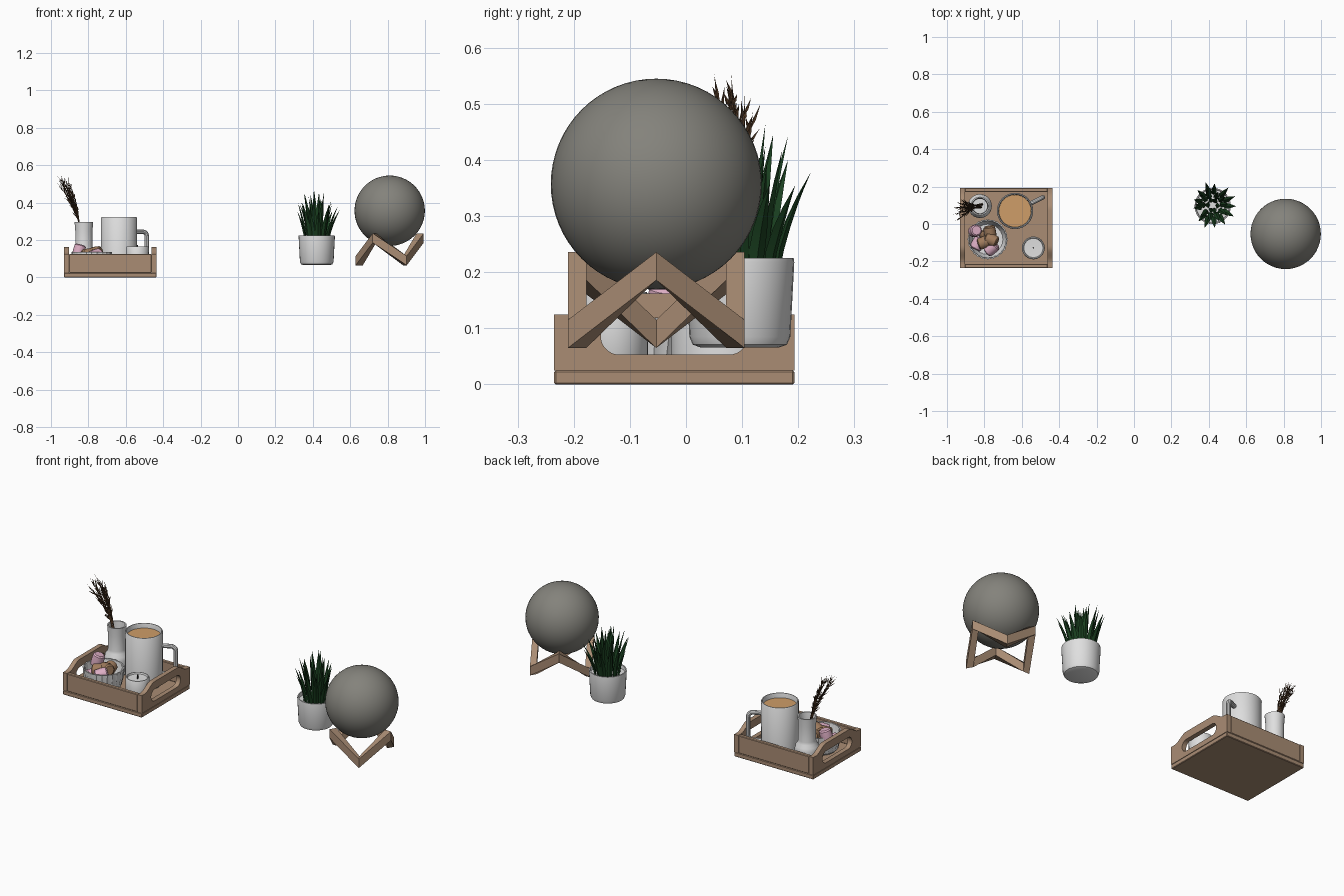
import bpy, bmesh, math, random
from mathutils import Vector, Matrix

if "Cube" in bpy.data.objects:
    bpy.data.objects.remove(bpy.data.objects["Cube"])

random.seed(4)
TAU = math.tau


def mat(name, r, g, b):
    m = bpy.data.materials.new(name)
    m.diffuse_color = (r, g, b, 1)
    m.use_nodes = True
    m.node_tree.nodes["Principled BSDF"].inputs["Base Color"].default_value = m.diffuse_color
    return m


WOOD = mat("wood", .40, .265, .175)
WHITE = mat("white_ceramic", .74, .74, .74)
STONE = mat("grey_globe", .23, .225, .20)
GREEN = mat("dark_leaf", .010, .05, .014)
STRAW = mat("dry_grass", .07, .035, .016)
COFFEE = mat("milky_coffee", .62, .34, .14)
PINK = mat("pink_sweet", .72, .42, .55)
BROWN = mat("brown_sweet", .35, .20, .11)
DARK = mat("wick_black", .02, .02, .02)


def finish(name, bm, m, angle=35):
    bmesh.ops.recalc_face_normals(bm, faces=bm.faces[:])
    me = bpy.data.meshes.new(name)
    bm.to_mesh(me)
    bm.free()
    me.materials.append(m)
    for p in me.polygons:
        p.use_smooth = True
    me.set_sharp_from_angle(angle=math.radians(angle))
    o = bpy.data.objects.new(name, me)
    bpy.context.collection.objects.link(o)
    return o


def box(name, lo, hi, m, bevel=.003):
    lo, hi = Vector(lo), Vector(hi)
    bm = bmesh.new()
    bmesh.ops.create_cube(bm, size=1, matrix=Matrix.Translation((lo + hi) / 2)
                          @ Matrix.Diagonal((*(hi - lo), 1)))
    bmesh.ops.bevel(bm, geom=bm.edges[:], offset=bevel, segments=1, affect='EDGES')
    return finish(name, bm, m)


def lathe(name, x, y, profile, m, n=32, rib=0):
    """Revolve (radius, z) points; rib > 0 pulls in every second column."""
    bm = bmesh.new()
    rings = []
    for r, z in profile:
        if r == 0:
            rings.append([bm.verts.new((x, y, z))] * n)
        else:
            rings.append([bm.verts.new((x + r * (1 - rib * (i % 2)) * math.cos(TAU * i / n),
                                        y + r * (1 - rib * (i % 2)) * math.sin(TAU * i / n), z))
                          for i in range(n)])
    for a, b in zip(rings, rings[1:]):
        for i in range(n):
            j = (i + 1) % n
            f = list(dict.fromkeys((a[i], a[j], b[j], b[i])))
            if len(f) > 2:
                bm.faces.new(f)
    return finish(name, bm, m)


def blade(bm, path, side, widths, thick=.4):
    """Tapered blade with a diamond section, ending in a point."""
    rings = []
    for p, w in zip(path[:-1], widths):
        t = (path[-1] - path[0]).normalized()
        s = (side - t * side.dot(t)).normalized()
        u = t.cross(s)
        rings.append([bm.verts.new(p + d) for d in
                      (s * w, u * w * thick, -s * w, -u * w * thick)])
    tip = bm.verts.new(path[-1])
    bm.faces.new(rings[0])
    for a, b in zip(rings, rings[1:]):
        for i in range(4):
            bm.faces.new((a[i], a[(i + 1) % 4], b[(i + 1) % 4], b[i]))
    for i in range(4):
        bm.faces.new((rings[-1][i], rings[-1][(i + 1) % 4], tip))


def curve_mesh(name, loops, m, dims, cyclic, bevel=0, extrude=0, matrix=None):
    """Turn poly splines into a mesh part."""
    cu = bpy.data.curves.new(name, 'CURVE')
    cu.dimensions = dims
    if dims == '2D':
        cu.fill_mode = 'BOTH'
    cu.bevel_depth, cu.extrude, cu.bevel_resolution = bevel, extrude, 3
    for pts in loops:
        s = cu.splines.new('POLY')
        s.points.add(len(pts) - 1)
        for q, p in zip(s.points, pts):
            q.co = (*p, 1)
        s.use_cyclic_u = cyclic
    tmp = bpy.data.objects.new(name + "_curve", cu)
    bpy.context.collection.objects.link(tmp)
    dg = bpy.context.evaluated_depsgraph_get()
    me = bpy.data.meshes.new_from_object(tmp.evaluated_get(dg))
    bm = bmesh.new()
    bm.from_mesh(me)
    bpy.data.objects.remove(tmp)
    bmesh.ops.remove_doubles(bm, verts=bm.verts[:], dist=1e-5)
    if matrix:
        bm.transform(matrix)
    return finish(name, bm, m)


# Tray: base, long walls, and arched end panels with grip slots
X0, X1, Y0, Y1 = -.93, -.436, -.235, .193
box("tray_base", (X0, Y0, 0), (X1, Y1, .025), WOOD)
box("tray_front_wall", (X0 + .026, Y0, .025), (X1 - .026, Y0 + .022, .125), WOOD)
box("tray_back_wall", (X0 + .026, Y1 - .022, .025), (X1 - .026, Y1, .125), WOOD)
yc, hw = (Y0 + Y1) / 2, (Y1 - Y0) / 2
arch = []
for i in range(33):
    u = 1 - i / 16
    k = min(max((.88 - abs(u)) / .40, 0), 1)
    arch.append((hw * u, .125 + .037 * k * k * (3 - 2 * k), 0))
outer = [(-hw, .025, 0), (hw, .025, 0)] + arch
slot = []
for i in range(24):
    a = -math.pi / 2 + TAU * (i + .5) / 24
    slot.append((math.copysign(.098, math.cos(a)) + .033 * math.cos(a), .086 + .033 * math.sin(a), 0))
stand_up = Matrix(((0, 0, 1, 0), (1, 0, 0, yc), (0, 1, 0, 0), (0, 0, 0, 1)))
for name, x in (("tray_left_handle", X0 + .013), ("tray_right_handle", X1 - .013)):
    curve_mesh(name, [outer, slot], WOOD, '2D', True, extrude=.013,
               matrix=Matrix.Translation((x, 0, 0)) @ stand_up)

# Mug with drink and squared handle
MX, MY = -.636, .07
lathe("mug", MX, MY, [(0, .026), (.088, .026), (.096, .036), (.097, .318), (.094, .323), (.090, .323),
                      (.088, .317), (.087, .28), (0, .28)], WHITE)
lathe("mug_drink", MX, MY, [(0, .281), (.0865, .281), (.0865, .297), (0, .297)], COFFEE)
loop = [(.09, .245)]
for cz, a0 in ((.22, 90), (.115, 0)):
    for i in range(6):
        a = math.radians(a0 - 18 * i)
        loop.append((.14 + .025 * math.cos(a), cz + .025 * math.sin(a)))
loop.append((.09, .09))
ha = math.radians(26)
curve_mesh("mug_handle", [[(MX + r * math.cos(ha), MY + r * math.sin(ha), z) for r, z in loop]],
           WHITE, '3D', False, bevel=.012)

# Candle with wick
lathe("candle", -.538, -.128, [(0, .026), (.055, .026), (.06, .033), (.061, .16), (.058, .165),
                               (.054, .165), (.051, .156), (0, .154)], WHITE)
lathe("candle_wick", -.538, -.128, [(0, .15), (.004, .15), (.004, .175), (0, .175)], DARK, 8)

# Bud vase with dried grass
VX, VY = -.824, .096
lathe("vase", VX, VY, [(0, .026), (.05, .026), (.06, .036), (.064, .07), (.064, .115), (.06, .135),
                       (.049, .15), (.046, .165), (.046, .25), (.050, .297), (.043, .297),
                       (.039, .25), (.039, .06), (0, .06)], WHITE)
bm = bmesh.new()
tips = [(-.972, .05, .555), (-.955, .08, .557), (-.94, .105, .52), (-.925, .12, .49),
        (-.962, .015, .53), (-.93, .075, .54), (-.905, .06, .50), (-.968, .09, .51)]
for t in tips:
    tip = Vector(t)
    base = Vector((VX + random.uniform(0, .02), VY + random.uniform(-.015, .015), .08))
    neck = Vector((VX - .027, VY + random.uniform(-.012, .006), .30))
    path = [base, neck] + [neck.lerp(tip, k) + Vector((.012 * math.sin(k * math.pi), 0, 0))
                           for k in (.33, .66, 1)]
    blade(bm, path, Vector((0, 1, 0)), (.0025, .0035, .003, .002), 1)
    for i in range(22):
        k = .05 + .80 * i / 22
        p = neck.lerp(tip, k) + Vector((.012 * math.sin(k * math.pi), 0, 0))
        d = (tip - neck).normalized() + Vector([random.uniform(-.38, .38) for _ in range(3)])
        q = p + d * random.uniform(.025, .048)
        blade(bm, [p, p.lerp(q, .4), q], Vector((.3, 1, .2)), (.001, .0032), .6)
finish("dried_grass", bm, STRAW)

# Ribbed dish and sweets
lathe("sweet_dish", -.782, -.082, [(0, .026), (.075, .026), (.092, .04), (.104, .09), (.108, .137),
                                   (.101, .137), (.095, .09), (.082, .06), (0, .055)], WHITE, 48, .035)
sweets = [(-.85, -.037, .142, 15, 20, PINK), (-.762, -.13, .118, 75, 40, PINK),
          (-.77, -.045, .118, 80, 100, BROWN), (-.80, -.098, .122, 85, 20, BROWN),
          (-.762, -.085, .132, 80, -25, BROWN), (-.835, -.105, .088, 90, 60, PINK),
          (-.79, -.06, .085, 90, 130, BROWN)]
for i, (x, y, z, tilt, turn, m) in enumerate(sweets):
    o = lathe("sweet_%d" % (i + 1), 0, 0, [(0, -.034), (.024, -.034), (.031, -.028), (.033, 0),
                                           (.031, .028), (.024, .034), (0, .034)], m, 16)
    o.data.transform(Matrix.Translation((x, y, z)) @ Matrix.Rotation(math.radians(turn), 4, 'Z')
                     @ Matrix.Rotation(math.radians(tilt), 4, 'Y'))

# Plant pot with pointed leaves
PX, PY = .421, .096
lathe("plant_pot", PX, PY, [(0, .066), (.07, .066), (.084, .071), (.090, .085), (.097, .218), (.096, .225),
                            (.090, .225), (.088, .205), (0, .205)], WHITE)
bm = bmesh.new()
# rows: leaf count, root radius, tip radius, tip height
for n, r0, r1, z1 in ((13, .062, .118, .395), (10, .042, .085, .43), (6, .02, .045, .45)):
    for i in range(n):
        a = TAU * (i + random.uniform(-.25, .25)) / n
        out, side = Vector((math.cos(a), math.sin(a), 0)), Vector((-math.sin(a), math.cos(a), 0))
        rt, zt = r1 * random.uniform(.88, 1.1), z1 + random.uniform(-.04, .022)
        c = Vector((PX, PY + .004, .2))
        path = [c + out * (r0 + (rt - r0) * k ** 1.5) + Vector((0, 0, (zt - .2) * k))
                for k in (0, .25, .5, .75, 1)]
        blade(bm, path, side, (.012, .0155, .0135, .008), .4)
finish("plant_leaves", bm, GREEN)

# Globe on a six-bar zigzag stand
GX, GY = .811, -.053
bm = bmesh.new()
bmesh.ops.create_uvsphere(bm, u_segments=48, v_segments=32, radius=.188,
                          matrix=Matrix.Translation((GX, GY, .357)))
finish("globe", bm, STONE, 60)
bm = bmesh.new()
rings = []
for i in range(6):
    a, z = TAU * i / 6, (.211 if i % 2 == 0 else .090)
    rings.append([bm.verts.new((GX + r * math.cos(a), GY + r * math.sin(a), z + dz))
                  for r, dz in ((.144, -.025), (.182, -.025), (.182, .025), (.144, .025))])
for i in range(6):
    a, b = rings[i], rings[(i + 1) % 6]
    for k in range(4):
        bm.faces.new((a[k], a[(k + 1) % 4], b[(k + 1) % 4], b[k]))
finish("globe_stand", bm, WOOD, 20)
